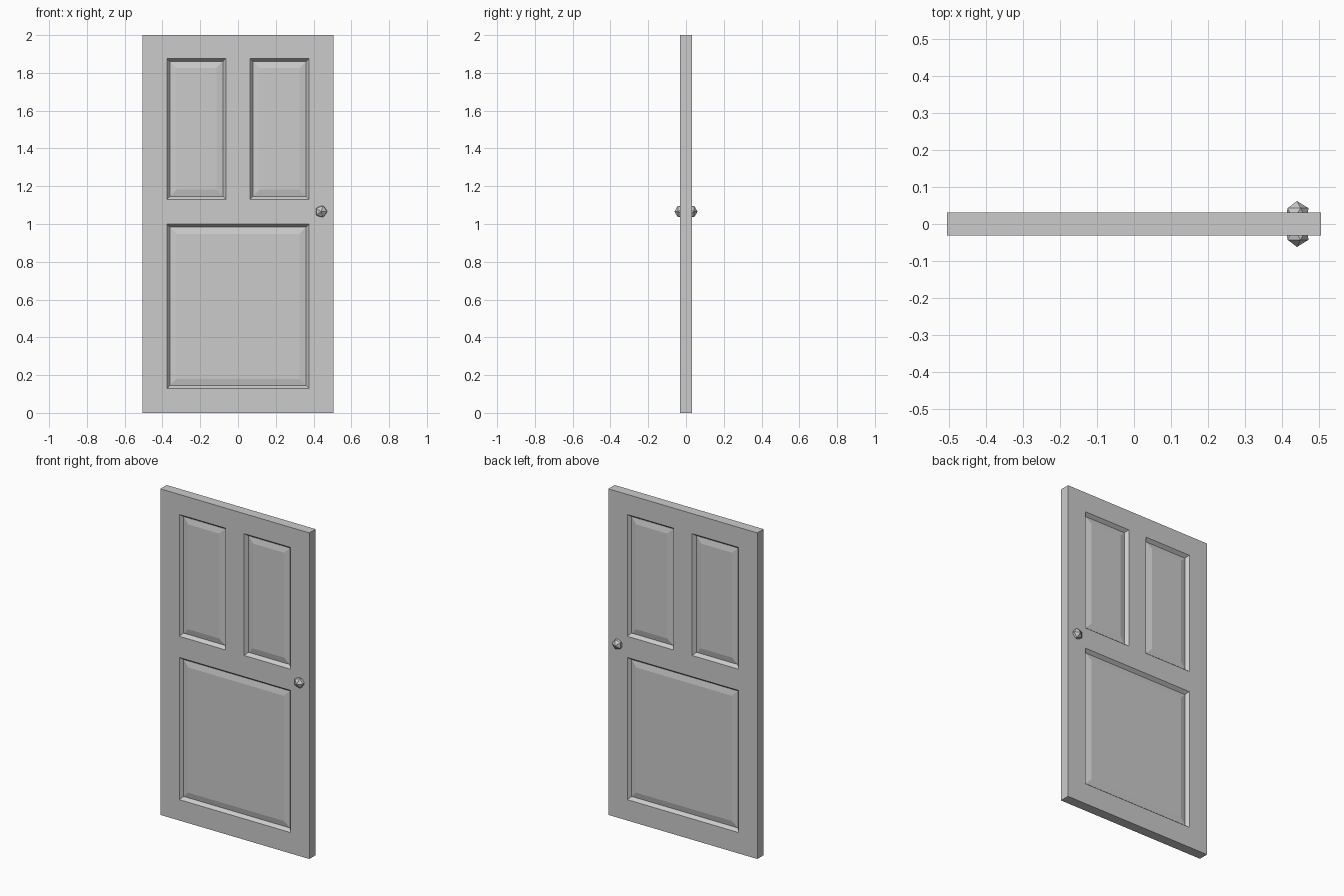
import bpy, bmesh
from mathutils import Matrix, Vector

if "Cube" in bpy.data.objects:
    bpy.data.objects.remove(bpy.data.objects["Cube"])

W, T, H = 1.01, 0.061, 2.0
PANELS = [(-0.377, 0.377, 0.128, 1.0),      # wide lower panel
          (-0.377, -0.063, 1.13, 1.877),    # upper left
          (0.063, 0.377, 1.13, 1.877)]      # upper right


def add_object(name, bm):
    bmesh.ops.recalc_face_normals(bm, faces=bm.faces[:])
    mesh = bpy.data.meshes.new(name)
    bm.to_mesh(mesh)
    bm.free()
    obj = bpy.data.objects.new(name, mesh)
    bpy.context.collection.objects.link(obj)
    return obj


# Door slab: a box cut along the panel borders
bm = bmesh.new()
bmesh.ops.create_cube(bm, size=1, matrix=Matrix.Translation((0, 0, H / 2))
                      @ Matrix.Diagonal((W, T, H, 1)))
cuts = [((x, 0, 0), (1, 0, 0)) for x in (-0.377, -0.063, 0.063, 0.377)]
cuts += [((0, 0, z), (0, 0, 1)) for z in (0.128, 1.0, 1.13, 1.877)]
for co, no in cuts:
    bmesh.ops.bisect_plane(bm, geom=bm.verts[:] + bm.edges[:] + bm.faces[:],
                           plane_co=co, plane_no=no)

# Sunken moulding, then the raised field, on both sides of every panel
bm.normal_update()
for side in (-1, 1):
    for x0, x1, z0, z1 in PANELS:
        cells = []
        for f in bm.faces:
            c = f.calc_center_median()
            if f.normal.y * side > 0.9 and x0 < c.x < x1 and z0 < c.z < z1:
                cells.append(f)
        if len(cells) > 1:
            cells = bmesh.ops.dissolve_faces(bm, faces=cells)["region"]
        bmesh.ops.inset_region(bm, faces=cells, thickness=0.016, depth=-0.02,
                               use_even_offset=True)
        bmesh.ops.inset_region(bm, faces=cells, thickness=0.036, depth=0.008,
                               use_even_offset=True)
        bm.normal_update()
add_object("door_slab", bm)

# Faceted knobs, one vertex pointing straight out of each face
for side, name in ((-1, "front_knob"), (1, "back_knob")):
    bm = bmesh.new()
    turn = Vector((0, 0, 1)).rotation_difference(Vector((0, side, 0)))
    bmesh.ops.create_icosphere(
        bm, subdivisions=1, radius=0.035,
        matrix=Matrix.Translation((0.44, side * 0.027, 1.066))
        @ turn.to_matrix().to_4x4())
    add_object(name, bm)
